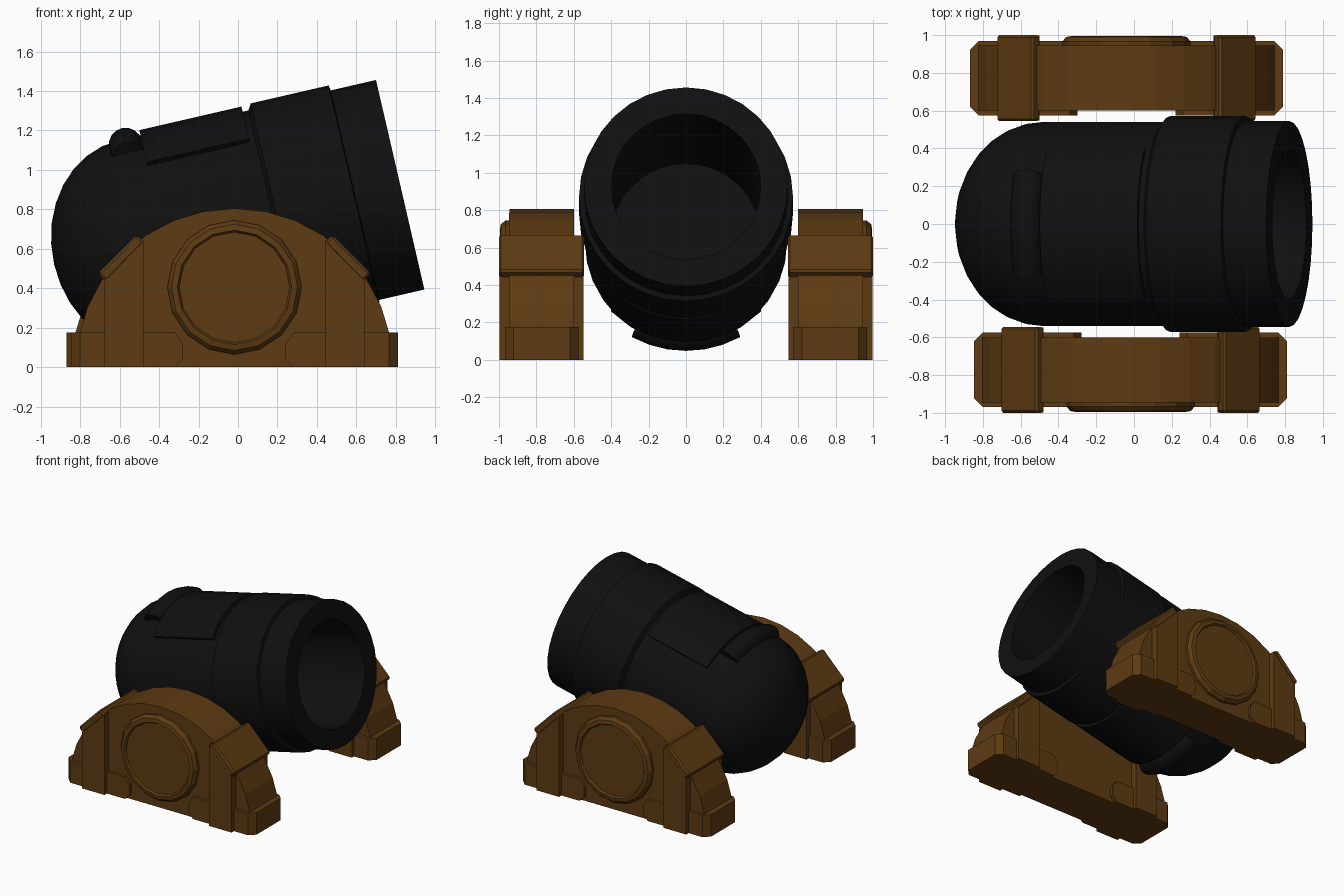
import bpy, bmesh
from math import sin, cos, pi, radians
from mathutils import Matrix

if "Cube" in bpy.data.objects:
    bpy.data.objects.remove(bpy.data.objects["Cube"])


def material(name, col):
    m = bpy.data.materials.new(name)
    m.diffuse_color = (*col, 1)
    m.use_nodes = True
    m.node_tree.nodes["Principled BSDF"].inputs["Base Color"].default_value = m.diffuse_color
    return m


IRON = material("black_iron", (0.005, 0.005, 0.005))
WOOD = material("brown_wood", (0.11, 0.043, 0.006))


def finish(name, bm, mat, matrix=Matrix(), smooth=False):
    bmesh.ops.remove_doubles(bm, verts=bm.verts, dist=1e-5)
    bmesh.ops.recalc_face_normals(bm, faces=bm.faces)
    me = bpy.data.meshes.new(name)
    bm.to_mesh(me)
    bm.free()
    me.materials.append(mat)
    ob = bpy.data.objects.new(name, me)
    bpy.context.collection.objects.link(ob)
    ob.matrix_world = matrix
    if smooth:
        bpy.ops.object.select_all(action='DESELECT')
        bpy.context.view_layer.objects.active = ob
        ob.select_set(True)
        bpy.ops.object.shade_smooth_by_angle(angle=radians(30))
    return ob


def lathe(name, profile, steps, mat, matrix, smooth=False, mid=0, half=None):
    """Turn (along, radius) points about local X; 'half' gives a capped arc segment."""
    bm = bmesh.new()
    full = half is None
    a0, span = (0, 2 * pi) if full else (mid - half, 2 * half)
    rings = []
    for i in range(steps if full else steps + 1):
        a = a0 + span * i / steps
        rings.append([bm.verts.new((t, r * sin(a), r * cos(a))) for t, r in profile])
    n = len(profile)
    for i in range(steps):
        A, B = rings[i], rings[(i + 1) % len(rings)]
        for j in range(n - 1 if full else n):
            k = (j + 1) % n
            bm.faces.new((A[j], A[k], B[k], B[j]))
    if not full:
        bm.faces.new(rings[0])
        bm.faces.new(rings[-1])
    return finish(name, bm, mat, matrix, smooth)


def prism(name, pts, y0, y1, mat, matrix, bevel=0, pick=lambda e: True):
    """Extrude an xz outline from y0 to y1, with optional chamfered edges."""
    bm = bmesh.new()
    A = [bm.verts.new((x, y0, z)) for x, z in pts]
    B = [bm.verts.new((x, y1, z)) for x, z in pts]
    bm.faces.new(A)
    bm.faces.new(B[::-1])
    for i in range(len(pts)):
        j = (i + 1) % len(pts)
        bm.faces.new((A[i], A[j], B[j], B[i]))
    bmesh.ops.recalc_face_normals(bm, faces=bm.faces)
    if bevel:
        bmesh.ops.bevel(bm, geom=[e for e in bm.edges if pick(e)], offset=bevel,
                        segments=1, affect='EDGES', profile=0.5)
    return finish(name, bm, mat, matrix)


# Barrel: origin at the muzzle centre, tilted up 13 degrees
tilt = Matrix.Translation((0.822, 0, 0.925)) @ Matrix.Rotation(radians(-13), 4, 'Y')
breech = [(-1.34 - 0.46 * sin(pi / 2 * i / 8), 0.54 * cos(pi / 2 * i / 8)) for i in range(8)]
lathe("barrel", [(-1.18, 0), (-1.18, 0.4), (0, 0.4), (0, 0.545), (-0.235, 0.545),
                 (-0.24, 0.572), (-0.645, 0.572), (-0.665, 0.54)] + breech + [(-1.80, 0)],
      32, IRON, tilt, True)

# Raised plates and rounded lugs, on top and underneath
lug = [(-1.31 + 0.085 * cos(2 * pi * i / 16), 0.512 + 0.085 * sin(2 * pi * i / 16))
       for i in range(16)]
for word, mid in (("top", 0), ("bottom", pi)):
    lathe(word + "_plate", [(-1.226, 0.5), (-1.226, 0.567), (-0.695, 0.567), (-0.695, 0.5)],
          8, IRON, tilt, True, mid, radians(45))
    lathe(word + "_lug", lug, 6, IRON, tilt, True, mid, radians(29))

# Carriage cheeks, local +y pointing outwards
arc = [(0.805 * cos(pi * i / 16), 0.805 * sin(pi * i / 16)) for i in range(17)]
for word, s, cx in (("front", -1, -0.018), ("back", 1, -0.04)):
    place = Matrix.Translation((cx, 0, 0)) @ Matrix.Rotation(0 if s > 0 else pi, 4, 'Z')
    prism(word + "_cheek", arc, 0.6, 0.945, WOOD, place)

    # Round boss on the outer face
    lathe(word + "_boss", [(0.9, 0.34), (0.965, 0.34), (0.99, 0.32), (0.995, 0.29),
                           (0.98, 0.28), (0.98, 0)], 16, WOOD,
          place @ Matrix.Translation((0, 0, 0.405)) @ Matrix.Rotation(pi / 2, 4, 'Z'))

    for side, k in (("left", -1), ("right", 1)):
        # Foot with chamfered ends
        foot = [(0.828, 0), (0.828, 0.175), (0.30, 0.175), (0.26, 0.12), (0.26, 0.04), (0.30, 0)]
        prism(f"{word}_{side}_foot", [(k * x, z) for x, z in foot], 0.575, 0.968, WOOD, place,
              0.045, lambda e: all(abs(v.co.x) > 0.82 for v in e.verts)
              and abs(e.verts[0].co.z - e.verts[1].co.z) > 0.1)
        # Upright rib and its slanted cap
        post = [(0.46, 0), (0.46, 0.645), (0.66, 0.445), (0.66, 0)]
        prism(f"{word}_{side}_rib", [(k * x, z) for x, z in post], 0.548, 0.998, WOOD, place)
        cap = [(0.455, 0.63), (0.497, 0.672), (0.692, 0.475), (0.65, 0.433)]
        prism(f"{word}_{side}_rib_cap", [(k * x, z) for x, z in cap], 0.545, 1.0, WOOD, place,
              0.012)
